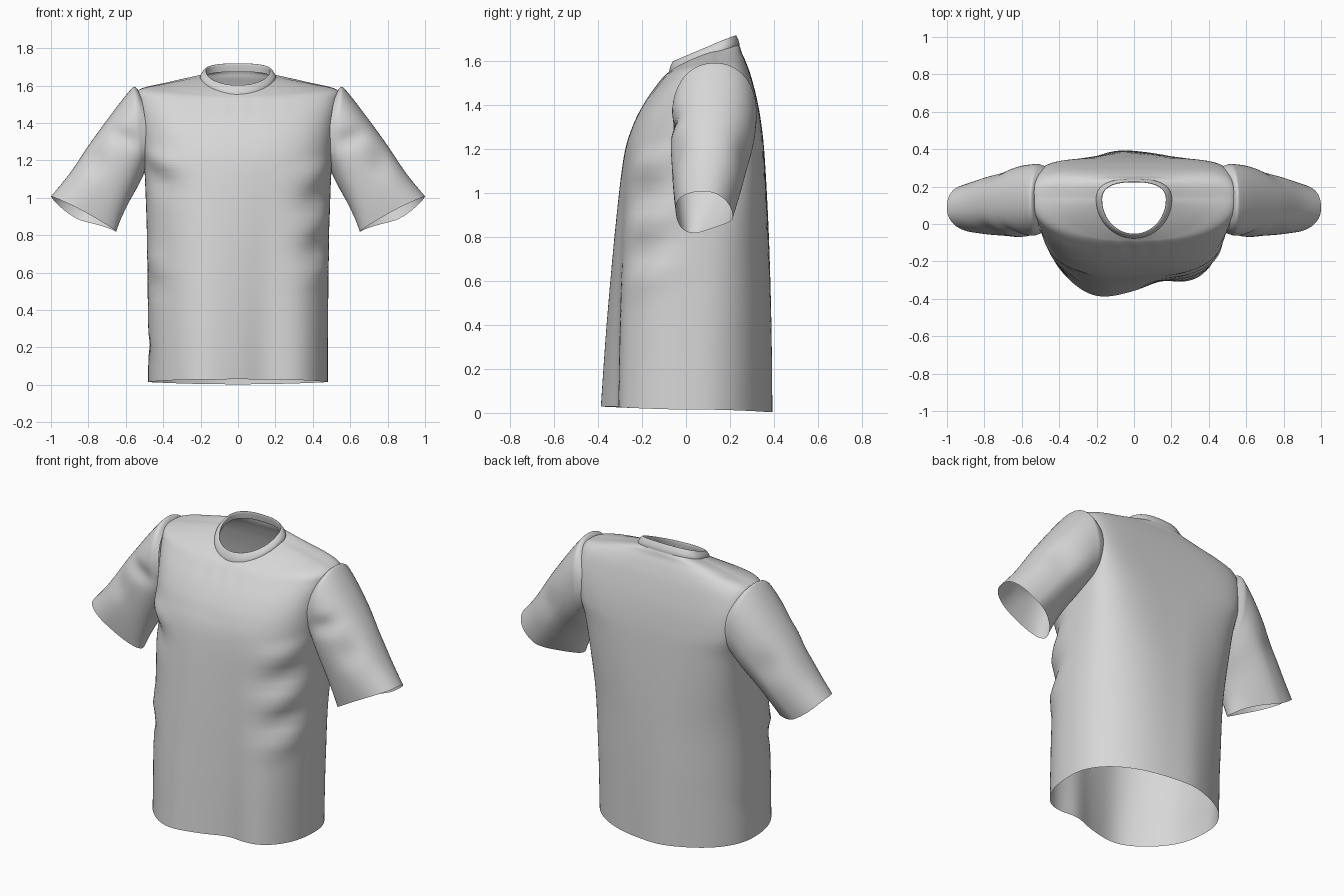
import bpy, bmesh, math
from math import exp, sin, cos, pi

cube = bpy.data.objects.get("Cube")
if cube:
    bpy.data.objects.remove(cube, do_unlink=True)

fabric = bpy.data.materials.new("light_grey_fabric")
fabric.use_nodes = True
GREY = (0.68, 0.68, 0.68, 1)
fabric.diffuse_color = GREY
fabric.node_tree.nodes["Principled BSDF"].inputs["Base Color"].default_value = GREY


def bump(d, r):
    return exp(-(d / r) ** 2)


def resample(rows, steps):
    """Smooth curve through the key rows."""
    out = []
    for i in range(len(rows) - 1):
        quad = (rows[max(i - 1, 0)], rows[i], rows[i + 1], rows[min(i + 2, len(rows) - 1)])
        for k in range(steps):
            t = k / steps
            out.append([b + 0.5 * t * (c - a + t * (2 * a - 5 * b + 4 * c - d + t * (3 * (b - c) + d - a)))
                        for a, b, c, d in zip(*quad)])
    return out + [list(rows[-1])]


def loft(name, rows, point, around, steps, flip=False, drop=None):
    """Skin closed rings given by point(row, angle)."""
    bm = bmesh.new()
    rings = [[bm.verts.new(point(r, 2 * pi * j / around)) for j in range(around)]
             for r in resample(rows, steps)]
    for low, high in zip(rings, rings[1:]):
        for j in range(around):
            k = (j + 1) % around
            face = (low[j], low[k], high[k], high[j])
            bm.faces.new(face[::-1] if flip else face)
    if drop:
        gone = [f for f in bm.faces if drop(f.calc_center_median())]
        bmesh.ops.delete(bm, geom=gone, context='FACES')
    mesh = bpy.data.meshes.new(name)
    bm.to_mesh(mesh)
    bm.free()
    mesh.materials.append(fabric)
    mesh.shade_smooth()
    obj = bpy.data.objects.new(name, mesh)
    bpy.context.collection.objects.link(obj)
    return obj


def body_ring(row, a):
    """Ring with its own front and back depth, height, squareness and arch."""
    w, cy, front, back, zf, zs, zb, nf, nb, arch = row
    c, s = cos(a), sin(a)
    n, depth, z = (nf, cy - front, zf) if s < 0 else (nb, back - cy, zb)
    r = (abs(c) ** n + abs(s) ** n) ** (-1 / n)
    return w * c * r, cy + depth * s * r, zs + (z - zs) * abs(s * r) ** arch


# Folds in the cloth: x, y, z, amount
FOLDS = [(.42, -.17, .62, .016), (.42, -.17, .75, -.018), (.41, -.17, .87, .016),
         (.41, -.17, 1.0, -.02), (.41, -.17, 1.14, .016),
         (-.4, -.17, 1.2, .018), (-.4, -.17, 1.09, -.018),
         (-.42, -.14, .65, .012), (-.43, -.14, .55, -.012), (-.46, 0, .2, -.012)]


def torso_point(row, a):
    x, y, z = body_ring(row, a)
    s, fade = sin(a), max(0, 1 - z / 1.3)
    if s < 0:   # uneven drape across the front
        y += fade * -s * (-.062 * bump(x + .22, .19) + .035 * bump(x - .15, .1)
                          - .022 * bump(x - .38, .1))
    else:
        y += fade * s * .012 * bump(x + .1, .12)
    push = sum(f[3] * bump(x - f[0], .13) * bump(y - f[1], .13)
               * bump(z - f[2] - .3 * (y - f[1]), .055) for f in FOLDS)
    # small gathers below the collar
    push += .003 * sin(x * 60) * bump(z - 1.49, .05) * bump(x, .2) * (s < 0)
    return x + push * cos(a), y + push * s, z


def in_armhole(p):
    return abs(p.x) > .43 and ((p.y - .13) / .165) ** 2 + ((p.z - 1.36) / .195) ** 2 < 1


# Torso: half width, mid depth, front, back, heights front/side/back, squareness, arch
TORSO = [
    (.480, .05, -.345, .385, .03, .015, .003, 2.6, 2.05, 2),
    (.482, .05, -.333, .383, .40, .40, .40, 2.6, 2.2, 2),
    (.487, .06, -.313, .374, .80, .80, .80, 2.5, 2.6, 2),
    (.500, .09, -.283, .358, 1.15, 1.15, 1.15, 2.6, 4, 2),
    (.514, .12, -.245, .345, 1.30, 1.30, 1.30, 2.8, 6, 2),
    (.527, .13, -.190, .325, 1.41, 1.42, 1.42, 2.8, 6.5, 2),
    (.542, .13, -.125, .297, 1.50, 1.52, 1.53, 2.6, 5, 2),
    (.528, .13, -.097, .272, 1.535, 1.578, 1.60, 2.3, 3.2, 1.9),
    (.400, .13, -.084, .254, 1.547, 1.608, 1.64, 2.1, 2.7, 1.7),
    (.290, .13, -.077, .247, 1.553, 1.630, 1.663, 2, 2.5, 1.5),
    (.200, .13, -.070, .240, 1.56, 1.645, 1.678, 2, 2.5, 1.3)]
loft("torso", TORSO, torso_point, 128, 7, drop=in_armhole)

# Flat collar band folded over to its inner edge
COLLAR = [
    (.203, .13, -.077, .243, 1.552, 1.642, 1.674, 2, 2.5, 1.3),
    (.198, .13, -.073, .241, 1.572, 1.660, 1.692, 2, 2.5, 1.2),
    (.179, .13, -.060, .229, 1.600, 1.680, 1.717, 2, 2.5, 1),
    (.170, .13, -.052, .223, 1.597, 1.677, 1.713, 2, 2.5, 1),
    (.177, .13, -.055, .229, 1.562, 1.645, 1.674, 2, 2.5, 1.2)]
loft("collar", COLLAR, body_ring, 72, 4)

# Sleeve: top x, z, bottom x, z, front, back, seam pull at front and back
SLEEVE = [
    (.525, 1.562, .495, 1.15, -.048, .304, .02, .05),
    (.550, 1.592, .505, 1.125, -.058, .320, .01, .02),
    (.577, 1.575, .517, 1.10, -.066, .320, .005, .01),
    (.660, 1.470, .545, 1.05, -.070, .310, 0, 0),
    (.785, 1.300, .590, .98, -.066, .282, .003, -.006),
    (.900, 1.130, .638, .895, -.057, .245, .007, -.016),
    (1.00, 1.008, .672, .828, -.047, .213, .01, -.028)]


def sleeve_point(side):
    def point(row, a):
        tx, tz, bx, bz, front, back, pull_f, pull_b = row
        c, s = cos(a), sin(a)
        r = (abs(c) ** 2.2 + abs(s) ** 2.2) ** (-1 / 2.2)
        # the underside slants up towards the back near the cuff
        up = c * r + (tx - .5) * s * max(0, -c)
        pull = (pull_f if s < 0 else pull_b) * s * s
        x = (tx + bx) / 2 + up * (tx - bx) / 2 - pull
        z = (tz + bz) / 2 + up * (tz - bz) / 2 + pull * 2 * (tx - .5)
        y = (front + back) / 2 + s * r * (back - front) / 2
        # creases at the front and back of the arm
        if s < 0:
            y += -s * (.022 * bump(z - 1.32 - .3 * (x - .6), .05) * bump(x - .62, .09)
                       + .02 * bump(z - 1.2, .08) * bump(x - .77, .07))
        else:
            y -= s * .015 * bump(z - 1.2, .09) * bump(x - .75, .08)
        return side * x, y, z
    return point


for name, side in (("left_sleeve", 1), ("right_sleeve", -1)):
    loft(name, SLEEVE, sleeve_point(side), 64, 7, flip=side > 0)
